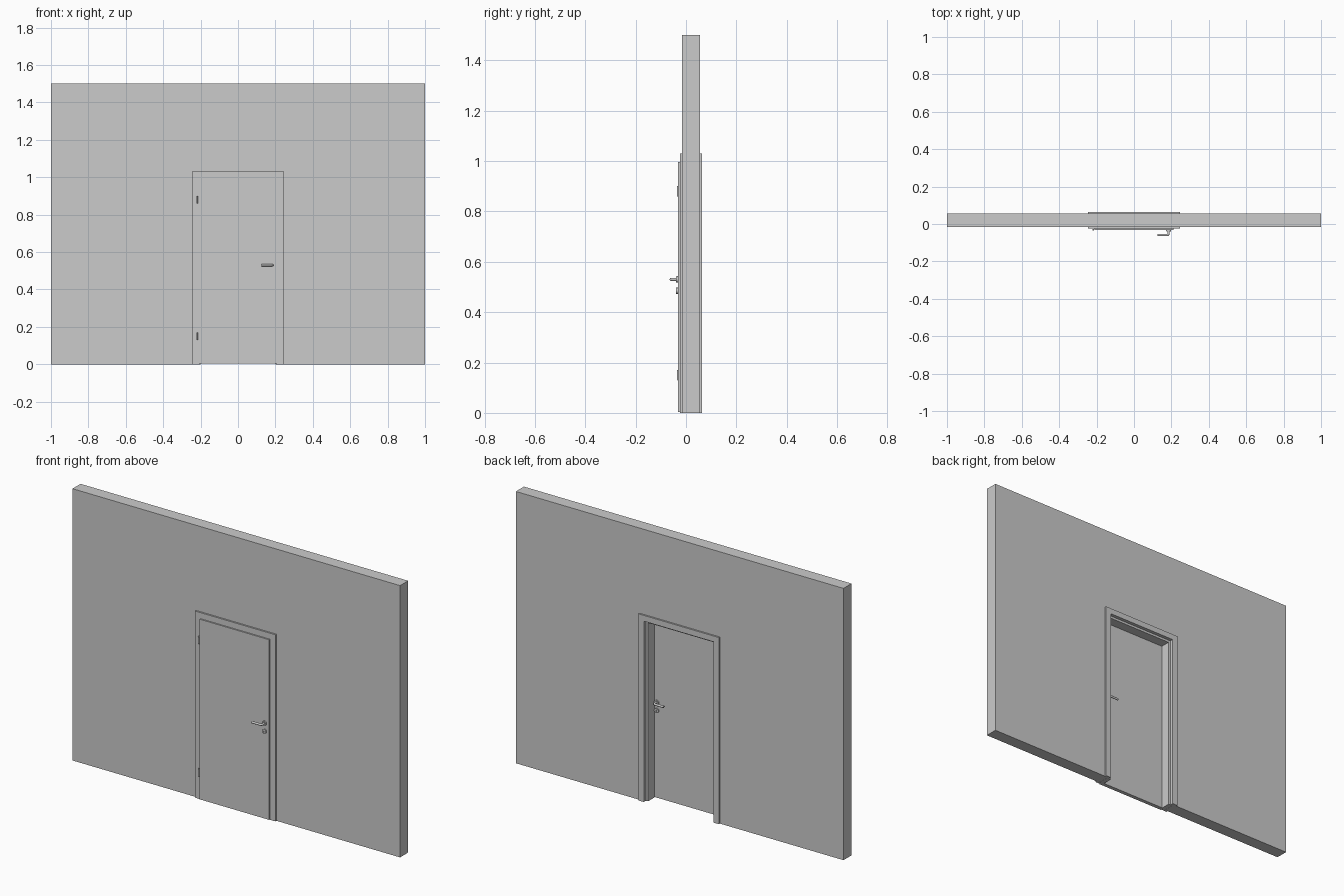
import bpy, bmesh, math
from mathutils import Matrix

if "Cube" in bpy.data.objects:
    bpy.data.objects.remove(bpy.data.objects["Cube"])


def add_mesh(name, bm, smooth=False):
    bmesh.ops.recalc_face_normals(bm, faces=bm.faces)
    me = bpy.data.meshes.new(name)
    bm.to_mesh(me)
    bm.free()
    ob = bpy.data.objects.new(name, me)
    bpy.context.collection.objects.link(ob)
    if smooth:
        bpy.ops.object.select_all(action='DESELECT')
        bpy.context.view_layer.objects.active = ob
        ob.select_set(True)
        bpy.ops.object.shade_smooth_by_angle(angle=math.radians(35))
    return ob


def extrude_outline(name, pts, y0, y1):
    """Prism from an x-z outline between two y planes."""
    bm = bmesh.new()
    face = bm.faces.new([bm.verts.new((x, y0, z)) for x, z in pts])
    new = bmesh.ops.extrude_face_region(bm, geom=[face])['geom']
    verts = [g for g in new if isinstance(g, bmesh.types.BMVert)]
    bmesh.ops.translate(bm, verts=verts, vec=(0, y1 - y0, 0))
    return add_mesh(name, bm)


def cylinder(name, r, depth, loc, along_y=False, bevel=0.0):
    bm = bmesh.new()
    bmesh.ops.create_cone(bm, cap_ends=True, segments=32,
                          radius1=r, radius2=r, depth=depth)
    if bevel:
        rims = [e for e in bm.edges if abs(e.verts[0].co.z - e.verts[1].co.z) < 1e-6]
        bmesh.ops.bevel(bm, geom=rims, offset=bevel, segments=2, affect='EDGES')
    if along_y:
        bm.transform(Matrix.Rotation(math.pi / 2, 4, 'X'))
    bm.transform(Matrix.Translation(loc))
    return add_mesh(name, bm, True)


# Wall with a doorway
extrude_outline("wall", [(-1, 0), (-0.226, 0), (-0.226, 1.011), (0.226, 1.011),
                         (0.226, 0), (1, 0), (1, 1.5), (-1, 1.5)], -0.015, 0.055)

# Door frame: one cross-section (half width, y) swept up, over and down
HEAD = 1.03 - 0.245
section = [(0.245, -0.024), (0.245, -0.014), (0.225, -0.014), (0.225, 0.054),
           (0.245, 0.054), (0.245, 0.064), (0.213, 0.064), (0.213, 0.045),
           (0.200, 0.045), (0.200, -0.010), (0.206, -0.010), (0.206, -0.024)]
bm = bmesh.new()
rings = [[bm.verts.new((s * w, y, w + HEAD if top else 0)) for w, y in section]
         for s, top in ((-1, False), (-1, True), (1, True), (1, False))]
n = len(section)
for a, b in zip(rings, rings[1:]):
    for i in range(n):
        bm.faces.new((a[i], a[(i + 1) % n], b[(i + 1) % n], b[i]))
bm.faces.new(rings[0])
bm.faces.new(rings[-1])
add_mesh("door_frame", bm)

# Door leaf with a rebated lip that overlaps the frame
LIP, BODY, BOT = 0.212, 0.2045, 0.003
FRONT, STEP, BACK = -0.032, -0.0245, -0.0105
bm = bmesh.new()
loops = [[bm.verts.new((x, y, z)) for x, z in
          ((-w, BOT), (w, BOT), (w, w + HEAD), (-w, w + HEAD))]
         for w, y in ((LIP, FRONT), (LIP, STEP), (BODY, STEP), (BODY, BACK))]
for a, b in zip(loops, loops[1:]):
    for i in range(4):
        if i == 0 and a[0].co.y == b[0].co.y:
            # the lip step has no height along the bottom edge
            continue
        bm.faces.new((a[i], a[(i + 1) % 4], b[(i + 1) % 4], b[i]))
bm.faces.new(loops[0])
bm.faces.new(loops[-1])
add_mesh("door_leaf", bm)

# Hinges
for name, z in (("lower", 0.15), ("upper", 0.88)):
    cylinder(f"{name}_hinge", 0.0045, 0.042, (-0.218, -0.031, z), bevel=0.001)

# Keyhole cutter: round top with a slot
key = [(0.185 + 0.002 * math.cos(a), 0.488 + 0.002 * math.sin(a))
       for a in [math.radians(-50 + 280 * i / 12) for i in range(13)]]
key += [(0.1838, 0.480), (0.1862, 0.480)]
cutter = extrude_outline("keyhole_cutter", key, -0.06, 0.02)
cutter.hide_render = True
cutter.hide_set(True)

# Handle sets on both sides of the leaf
for side, face, s in (("front", FRONT, -1), ("back", BACK, 1)):
    cylinder(f"{side}_handle_rose", 0.013, 0.008, (0.185, face + s * 0.003, 0.53), True, 0.001)
    plate = cylinder(f"{side}_key_rose", 0.013, 0.008, (0.185, face + s * 0.003, 0.485), True, 0.001)
    cut = plate.modifiers.new("keyhole", 'BOOLEAN')
    cut.operation = 'DIFFERENCE'
    cut.object = cutter

    # Lever: round bar turning from the rose towards the hinge side
    bend, reach = 0.009, 0.027
    path = [(0.185, face)]
    for i in range(7):
        a = math.pi / 2 * i / 6
        path.append((0.185 - bend + bend * math.cos(a),
                     face + s * (reach - bend + bend * math.sin(a))))
    path.append((0.125, face + s * reach))
    cu = bpy.data.curves.new(f"{side}_lever", 'CURVE')
    cu.dimensions = '3D'
    cu.bevel_depth = 0.006
    cu.bevel_resolution = 4
    cu.use_fill_caps = True
    sp = cu.splines.new('POLY')
    sp.points.add(len(path) - 1)
    for p, (x, y) in zip(sp.points, path):
        p.co = (x, y, 0.53, 1)
    bpy.context.collection.objects.link(bpy.data.objects.new(f"{side}_lever", cu))
